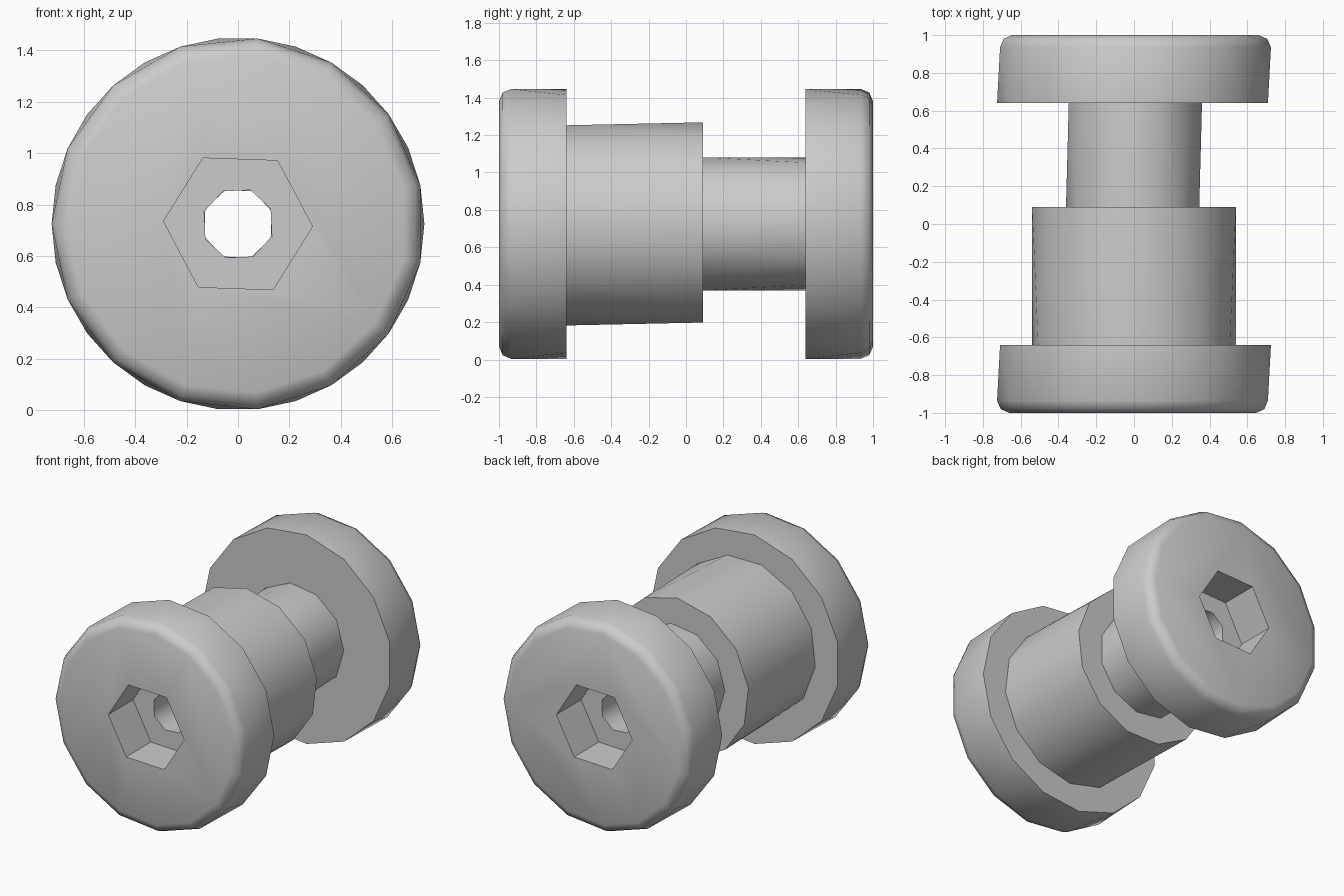
import bpy, bmesh
from math import pi, sin, cos, radians, tau

if "Cube" in bpy.data.objects:
    bpy.data.objects.remove(bpy.data.objects["Cube"])

CZ = 0.725  # height of the turning axis


def zip_rings(bm, a, b):
    """Bridge two rings that may differ in side count and rotation."""
    (va, pa), (vb, pb) = a, b
    n, m = len(va), len(vb)
    shift = round((pa - pb) / (tau / m))      # start b at the vertex nearest a's start
    pb += shift * tau / m
    i = j = 0
    while i < n or j < m:
        next_a, next_b = pa + (i + 1) * tau / n, pb + (j + 1) * tau / m
        A, B = va[i % n], vb[(j + shift) % m]
        if j == m or (i < n and next_a <= next_b):
            i += 1
            bm.faces.new((A, B, va[i % n]))
        else:
            j += 1
            bm.faces.new((A, B, vb[(j + shift) % m]))


def turned_part(name, profile, flip=False):
    """Closed turned solid; profile rows are (y, radius, sides, phase)."""
    bm = bmesh.new()
    s = -1 if flip else 1
    rings = []
    for y, r, n, phase in profile:
        verts = [bm.verts.new((s * r * cos(phase + tau * k / n), s * y,
                               CZ + r * sin(phase + tau * k / n))) for k in range(n)]
        rings.append((verts, phase))
    for k in range(len(rings)):
        zip_rings(bm, rings[k], rings[(k + 1) % len(rings)])
    bmesh.ops.recalc_face_normals(bm, faces=bm.faces)
    # merge flat areas back into larger faces
    bmesh.ops.dissolve_limit(bm, angle_limit=radians(0.5), verts=bm.verts, edges=bm.edges)
    me = bpy.data.meshes.new(name)
    bm.to_mesh(me)
    bm.free()
    ob = bpy.data.objects.new(name, me)
    bpy.context.collection.objects.link(ob)
    bpy.ops.object.select_all(action='DESELECT')
    ob.select_set(True)
    bpy.context.view_layer.objects.active = ob
    bpy.ops.object.shade_smooth_by_angle(angle=radians(50))
    return ob


HOLE, HEX = radians(70), radians(-2)

# hex socket and rounded head, shared by both parts
head = [
    (-0.73, 0.14, 8, HOLE),
    (-0.73, 0.29, 6, HEX),
    (-1.00, 0.29, 6, HEX),
    (-1.00, 0.66, 15, pi),
    (-0.98, 0.706, 15, pi),
    (-0.935, 0.725, 15, pi),
    (-0.64, 0.725, 15, 0),
]

# front half: head with wide sleeve
turned_part("sleeve_nut", head + [
    (-0.64, 0.543, 13, -pi / 2),
    (0.09, 0.543, 13, pi / 2),
    (0.09, 0.14, 8, HOLE),
])

# back half: head with slim shaft, turned half way round
turned_part("bolt", head + [
    (-0.64, 0.36, 11, pi),
    (-0.09, 0.36, 11, 0),
    (-0.09, 0.14, 8, HOLE),
], flip=True)
